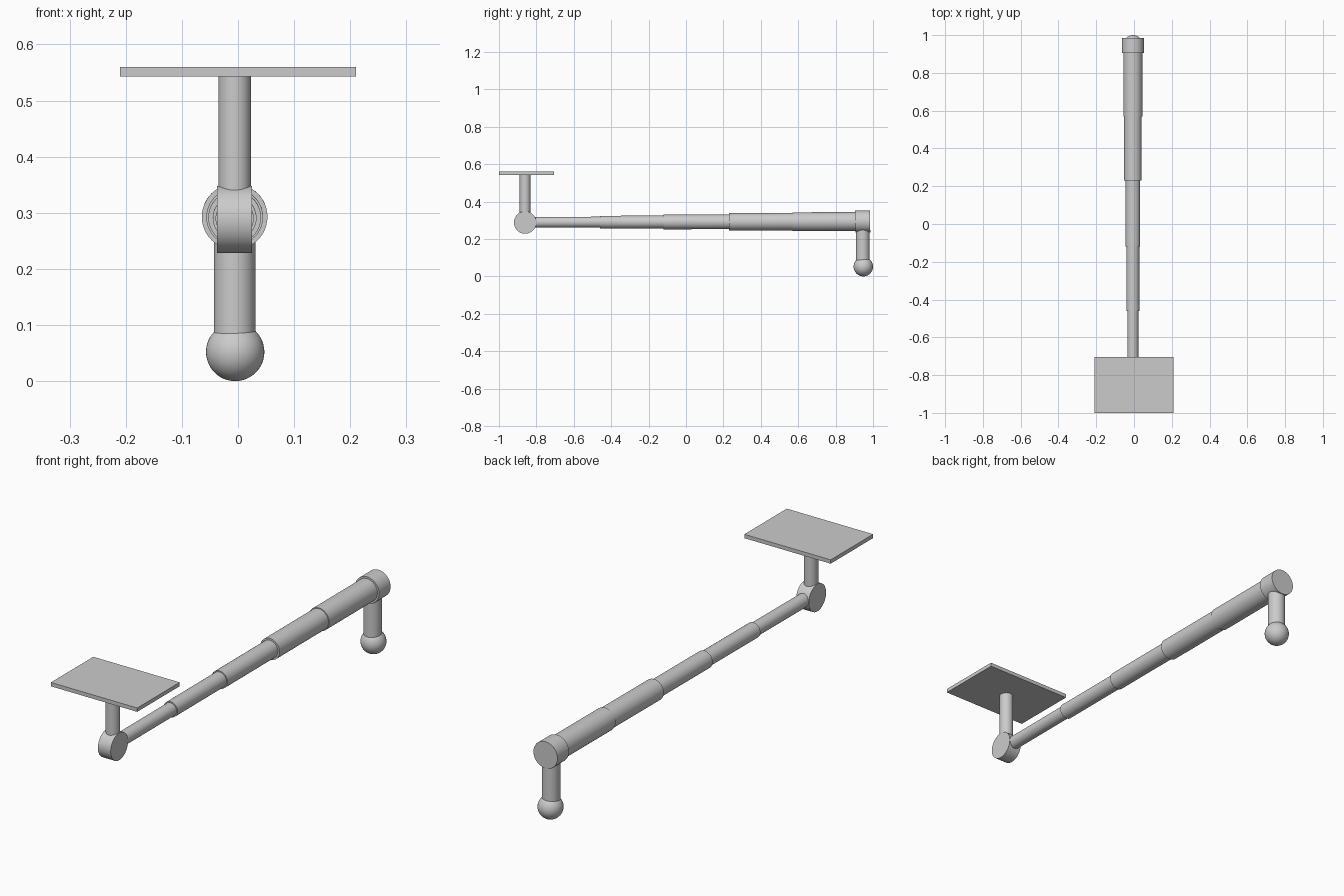
import bpy
from math import radians
from mathutils import Vector

if "Cube" in bpy.data.objects:
    bpy.data.objects.remove(bpy.data.objects["Cube"])

CX = -0.006  # centre line of the arm


def smooth(obj):
    bpy.ops.object.shade_smooth_by_angle(angle=radians(35))
    return obj


def rod(name, start, end, radius, sides=48):
    """Closed cylinder running between two points."""
    a, b = Vector(start), Vector(end)
    d = b - a
    bpy.ops.mesh.primitive_cylinder_add(
        vertices=sides, radius=radius, depth=d.length, location=(a + b) / 2,
        rotation=d.to_track_quat('Z', 'Y').to_euler())
    obj = bpy.context.object
    obj.name = name
    return smooth(obj)


def axis_z(y):
    """Height of the slightly rising arm axis at y."""
    return 0.289 + (y + 0.86) / 1.845 * 0.004


def arm_rod(name, y0, y1, radius):
    return rod(name, (CX, y0, axis_z(y0)), (CX, y1, axis_z(y1)), radius)


# Flat mounting plate
bpy.ops.mesh.primitive_cube_add(size=1, location=(0, -0.8525, 0.5515))
plate = bpy.context.object
plate.name = "mounting_plate"
plate.scale = (0.42, 0.295, 0.017)

# Post and hinge disc below the plate
rod("plate_post", (CX, -0.86, 0.30), (CX, -0.86, 0.545), 0.029)
rod("hinge_disc", (-0.037, -0.86, 0.288), (0.025, -0.86, 0.288), 0.06)

# Telescoping arm, thin to thick
breaks = [-0.86, -0.46, -0.12, 0.23, 0.57, 0.92]
radii = [0.029, 0.034, 0.039, 0.047, 0.0505]
for i, r in enumerate(radii):
    overlap = 0.02 if i < 4 else 0
    arm_rod(f"arm_section_{i + 1}", breaks[i], breaks[i + 1] + overlap, r)

# End collar, drop post and ball foot
arm_rod("end_collar", 0.905, 0.985, 0.0585)
rod("foot_post", (CX, 0.945, 0.06), (CX, 0.945, 0.285), 0.037)
bpy.ops.mesh.primitive_uv_sphere_add(segments=48, ring_count=24, radius=0.052,
                                     location=(CX + 0.001, 0.948, 0.052))
bpy.context.object.name = "ball_foot"
smooth(bpy.context.object)
